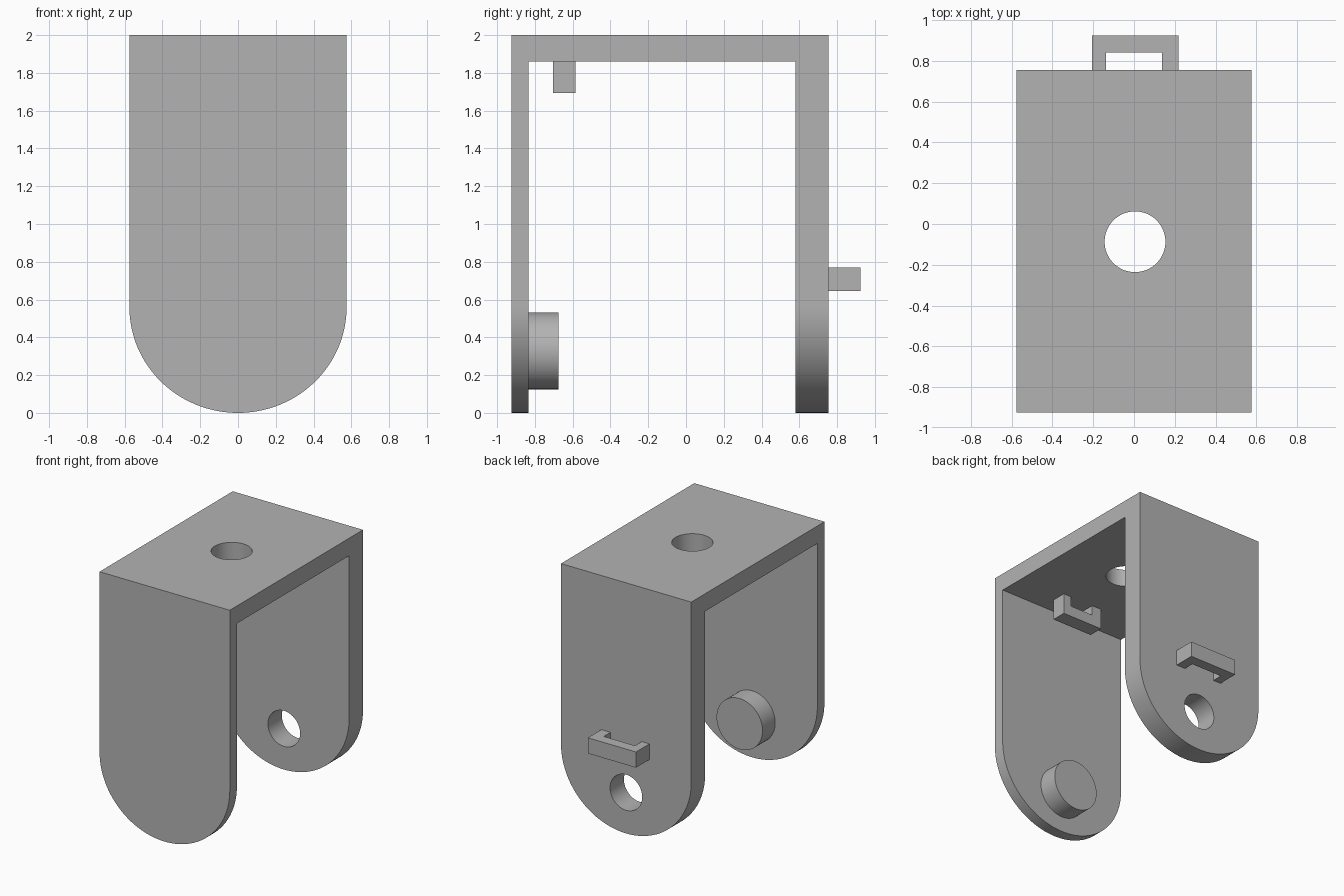
import bpy, bmesh
from math import pi, sin, cos, radians
from mathutils import Matrix, Vector

if "Cube" in bpy.data.objects:
    bpy.data.objects.remove(bpy.data.objects["Cube"], do_unlink=True)

grey = bpy.data.materials.new("plain grey")
grey.use_nodes = True
colour = (0.45, 0.45, 0.45, 1)
grey.diffuse_color = colour
grey.node_tree.nodes["Principled BSDF"].inputs["Base Color"].default_value = colour


def finish(name, bm):
    bmesh.ops.recalc_face_normals(bm, faces=bm.faces)
    mesh = bpy.data.meshes.new(name)
    bm.to_mesh(mesh)
    bm.free()
    obj = bpy.data.objects.new(name, mesh)
    bpy.context.collection.objects.link(obj)
    mesh.materials.append(grey)
    return obj


def prism(name, points, depth):
    """Extrude a closed outline of 3D points along the depth vector."""
    bm = bmesh.new()
    face = bm.faces.new([bm.verts.new(p) for p in points])
    out = bmesh.ops.extrude_face_region(bm, geom=[face])
    moved = [v for v in out["geom"] if isinstance(v, bmesh.types.BMVert)]
    bmesh.ops.translate(bm, verts=moved, vec=Vector(depth))
    return finish(name, bm)


def cylinder(name, centre, radius, depth, along_y):
    bm = bmesh.new()
    turn = Matrix.Rotation(pi / 2 if along_y else 0, 4, "X")
    bmesh.ops.create_cone(bm, cap_ends=True, segments=64, radius1=radius, radius2=radius,
                          depth=depth, matrix=Matrix.Translation(centre) @ turn)
    return finish(name, bm)


def smooth(obj):
    bpy.ops.object.select_all(action="DESELECT")
    obj.select_set(True)
    bpy.context.view_layer.objects.active = obj
    bpy.ops.object.shade_smooth_by_angle(angle=radians(30))


def apply_boolean(obj, cutter, operation):
    mod = obj.modifiers.new("cut", "BOOLEAN")
    mod.object, mod.operation, mod.solver = cutter, operation, "EXACT"
    bpy.ops.object.select_all(action="DESELECT")
    bpy.context.view_layer.objects.active = obj
    obj.select_set(True)
    bpy.ops.object.modifier_apply(modifier=mod.name)
    bpy.data.objects.remove(cutter, do_unlink=True)


# Bracket body: U-shaped side profile, thin front leg and thick back leg
half, arc = 0.575, 0.56
front, front_in, back_in, back = -0.925, -0.835, 0.58, 0.755
side = [(front, -0.1), (front, 2), (back, 2), (back, -0.1),
        (back_in, -0.1), (back_in, 1.86), (front_in, 1.86), (front_in, -0.1)]
body = prism("bracket_body", [(-half, y, z) for y, z in side], (2 * half, 0, 0))

# Rounded leg ends: keep only what lies inside the round-bottomed outline
steps = 64
curve = [(-half * cos(pi * i / steps), -1.5, arc - arc * sin(pi * i / steps))
         for i in range(steps + 1)]
rounded = prism("leg_outline", curve + [(half, -1.5, 2.2), (-half, -1.5, 2.2)], (0, 3, 0))
apply_boolean(body, rounded, "INTERSECT")

# Holes through the top plate and the back leg
apply_boolean(body, cylinder("top_hole", (0.005, -0.087, 1.93), 0.149, 0.5, False), "DIFFERENCE")
apply_boolean(body, cylinder("back_hole", (0, 0.67, 0.327), 0.142, 0.5, True), "DIFFERENCE")
smooth(body)

# Round pin on the inside of the front leg
smooth(cylinder("pivot_pin", (0, -0.755, 0.328), 0.203, 0.16, True))


# Cord loops: a bar held off the surface by two short feet
def loop(left, inner_left, inner_right, right, base, gap, tip):
    return [(left, base), (left, tip), (right, tip), (right, base),
            (inner_right, base), (inner_right, gap), (inner_left, gap), (inner_left, base)]


back_outline = loop(-0.206, -0.138, 0.138, 0.219, back, 0.84, 0.925)
prism("back_loop", [(x, y, 0.645) for x, y in back_outline], (0, 0, 0.125))
under_outline = loop(-0.17, -0.085, 0.123, 0.19, 1.86, 1.78, 1.693)
prism("under_loop", [(x, -0.705, z) for x, z in under_outline], (0, 0.12, 0))
